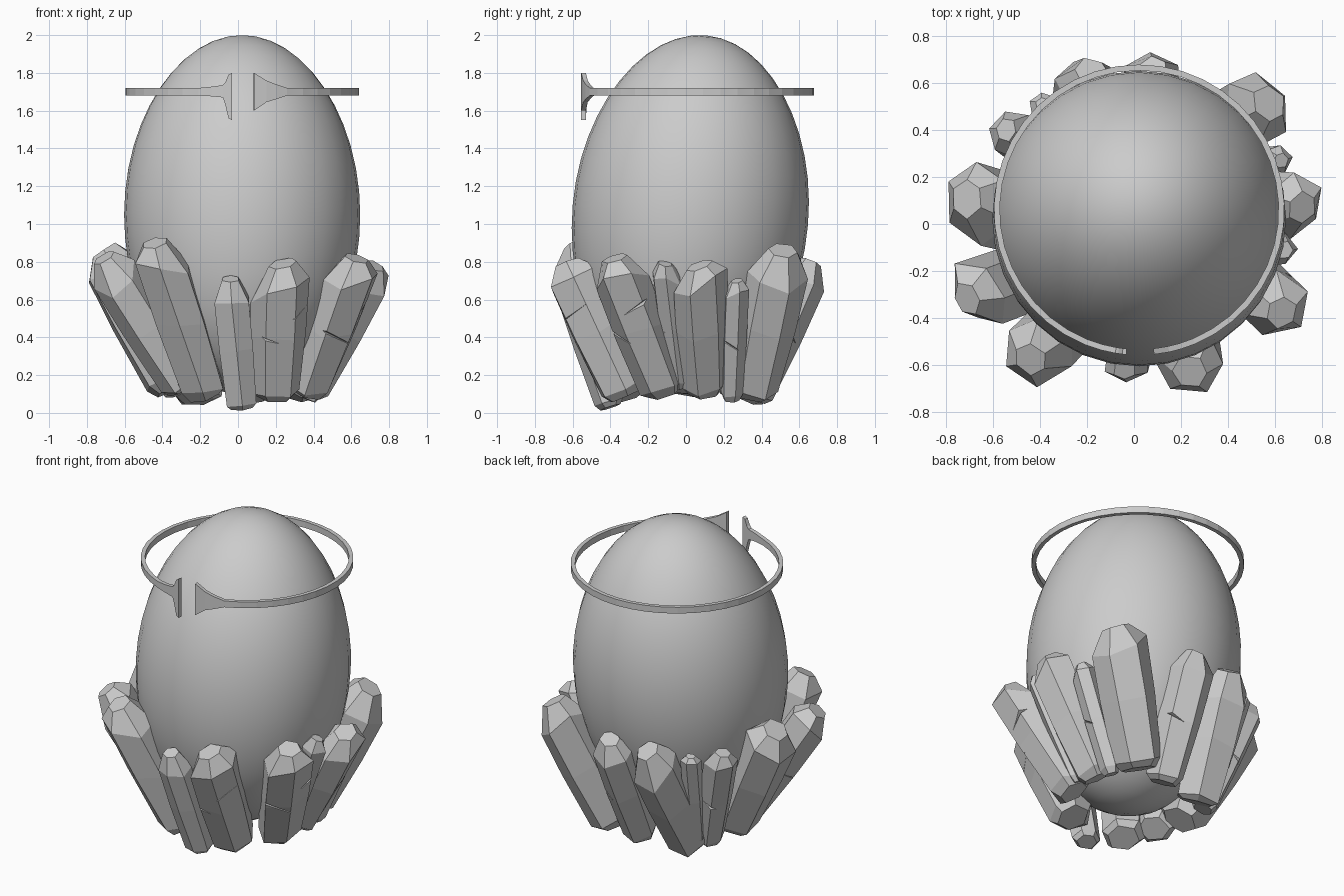
import bpy, bmesh, math, random
from mathutils import Vector, Matrix

if "Cube" in bpy.data.objects:
    bpy.data.objects.remove(bpy.data.objects["Cube"])

random.seed(7)


def make_object(name, bm):
    bmesh.ops.recalc_face_normals(bm, faces=bm.faces[:])
    mesh = bpy.data.meshes.new(name)
    bm.to_mesh(mesh)
    bm.free()
    ob = bpy.data.objects.new(name, mesh)
    bpy.context.collection.objects.link(ob)
    return ob


def loft(bm, rings):
    """Skin a list of equally sized point rings and cap both ends."""
    vs = [[bm.verts.new(p) for p in ring] for ring in rings]
    n = len(vs[0])
    for a, b in zip(vs, vs[1:]):
        for i in range(n):
            bm.faces.new((a[i], a[(i + 1) % n], b[(i + 1) % n], b[i]))
    bm.faces.new(vs[0][::-1])
    bm.faces.new(vs[-1])


# Egg: smooth, slightly leaning back, a little narrower at the top
bm = bmesh.new()
bmesh.ops.create_uvsphere(bm, u_segments=32, v_segments=24, radius=1)
for v in bm.verts:
    k = 0.625 * (1 - 0.03 * max(v.co.z, 0) ** 2)
    v.co = Vector((v.co.x * k, v.co.y * k, v.co.z * 0.953))
bm.transform(Matrix.Translation((0.022, 0.023, 1.049)) @ Matrix.Rotation(math.radians(-5), 4, 'X'))
for f in bm.faces:
    f.smooth = True
make_object("egg", bm)

# Open ring round the egg, with flared blade ends at the front
LEFT = [(-0.21, 1.72, 1.68), (-0.14, 1.727, 1.676), (-0.08, 1.735, 1.67), (-0.067, 1.75, 1.63),
        (-0.05, 1.79, 1.56), (-0.033, 1.80, 1.55)]
RIGHT = [(0.085, 1.80, 1.60), (0.15, 1.76, 1.645), (0.20, 1.74, 1.66), (0.26, 1.72, 1.68)]
CX, CY, RO, RI = 0.022, 0.06, 0.618, 0.593


def front_angle(x):
    return math.asin((x - CX) / RO)      # measured from -y towards +x


stations = [(front_angle(x), t, b) for x, t, b in RIGHT]
start, end = front_angle(0.26), front_angle(-0.21) + 2 * math.pi
N = 36
stations += [(start + (end - start) * i / N, 1.72, 1.68) for i in range(1, N)]
stations += [(front_angle(x) + 2 * math.pi, t, b) for x, t, b in LEFT]
rings = []
for a, top, bot in stations:
    s, c = math.sin(a), -math.cos(a)
    rings.append([(CX + r * s, CY + r * c, z) for r, z in
                  ((RO, bot), (RO, top), (RI, top), (RI, bot))])
bm = bmesh.new()
loft(bm, rings)
make_object("ring_band", bm)


# Crystals: six-sided shards with chamfered ends
def crystal(name, base, tip, r, cracks=0):
    base, tip = Vector(base), Vector(tip)
    axis = (tip - base).normalized()
    out = Vector((tip.x, tip.y, 0)).normalized()
    side = axis.cross(out).normalized()
    outn = side.cross(axis).normalized()
    length = (tip - base).length
    roll = random.uniform(0, math.pi / 3)
    jit = [random.uniform(0.9, 1.1) for _ in range(6)]
    step = [random.uniform(-0.5, 0.25) * r for _ in range(6)]
    slant = random.uniform(-0.5, 0.5)
    lean = random.uniform(-0.2, 0.35)
    # distance along axis, radius, twist, amount of slant, amount of shoulder step
    prof = [(0, 0.62, 0, 0, 0), (0.06 * length, 0.86, 0, 0, 0.4), (0.5 * length, 0.98, 0.06, 0, 0.6),
            (length - 0.65 * r, 1.0, 0.1, 0.8, 1), (length, 0.48, 0.1, 0.6, 0)]
    rings = []
    for d, k, tw, sl, st in prof:
        ring = []
        for i in range(6):
            a = roll + tw + i * math.pi / 3
            u, w = r * k * jit[i] * math.cos(a), 0.94 * r * k * jit[i] * math.sin(a)
            along = d + sl * (slant * u + lean * w) + st * step[i]
            ring.append(base + axis * along + side * u + outn * w)
        rings.append(ring)
    bm = bmesh.new()
    loft(bm, rings)
    ob = make_object(name, bm)

    # Wedge-shaped cracks running in from the crystal's sides
    if cracks:
        cut = bmesh.new()
        for i in range(cracks):
            s = 1 if i % 2 else -1
            mid = base + axis * length * (0.45 + 0.2 * i)
            mouth = mid + axis * 0.06 + side * s * r * 1.3
            h = axis * 0.05
            pts = [mid + outn * r * 0.95, mouth + outn * r * 1.5 - h,
                   mouth + outn * r * 1.5 + h, mouth - outn * r * 0.1]
            vs = [cut.verts.new(p) for p in pts]
            for f in ((0, 1, 2), (0, 1, 3), (0, 2, 3), (1, 2, 3)):
                cut.faces.new([vs[j] for j in f])
        cutter = make_object(name + "_crack_cutter", cut)
        cutter.hide_render = True
        cutter.hide_set(True)
        mod = ob.modifiers.new("cracks", 'BOOLEAN')
        mod.operation = 'DIFFERENCE'
        mod.object = cutter


CRYSTALS = [  # base, tip, radius, cracks
    ((-0.23, 0.29, 0.08), (-0.18, 0.645, 0.79), 0.165, 0),
    ((0.07, 0.34, 0.08), (0.08, 0.655, 0.80), 0.13, 1),
    ((0.26, 0.34, 0.10), (0.575, 0.51, 0.86), 0.175, 0),
    ((0.37, 0.24, 0.07), (0.625, 0.27, 0.70), 0.07, 1),
    ((0.36, 0.10, 0.11), (0.715, 0.07, 0.78), 0.14, 0),
    ((0.37, -0.04, 0.14), (0.64, -0.11, 0.79), 0.085, 1),
    ((0.36, -0.11, 0.11), (0.625, -0.375, 0.82), 0.145, 2),
    ((0.20, -0.32, 0.09), (0.24, -0.63, 0.79), 0.16, 2),
    ((0.02, -0.40, 0.03), (-0.04, -0.62, 0.71), 0.105, 0),
    ((-0.18, -0.31, 0.09), (-0.44, -0.575, 0.90), 0.16, 0),
    ((-0.29, -0.17, 0.13), (-0.71, -0.32, 0.82), 0.15, 1),
    ((-0.34, 0.01, 0.13), (-0.71, 0.11, 0.86), 0.17, 0),
    ((-0.33, 0.23, 0.10), (-0.545, 0.40, 0.78), 0.10, 1),
    ((-0.30, 0.32, 0.12), (-0.39, 0.51, 0.76), 0.06, 0),
]
for i, (b, t, r, c) in enumerate(CRYSTALS):
    crystal(f"crystal_{i + 1:02d}", b, t, r, c)
